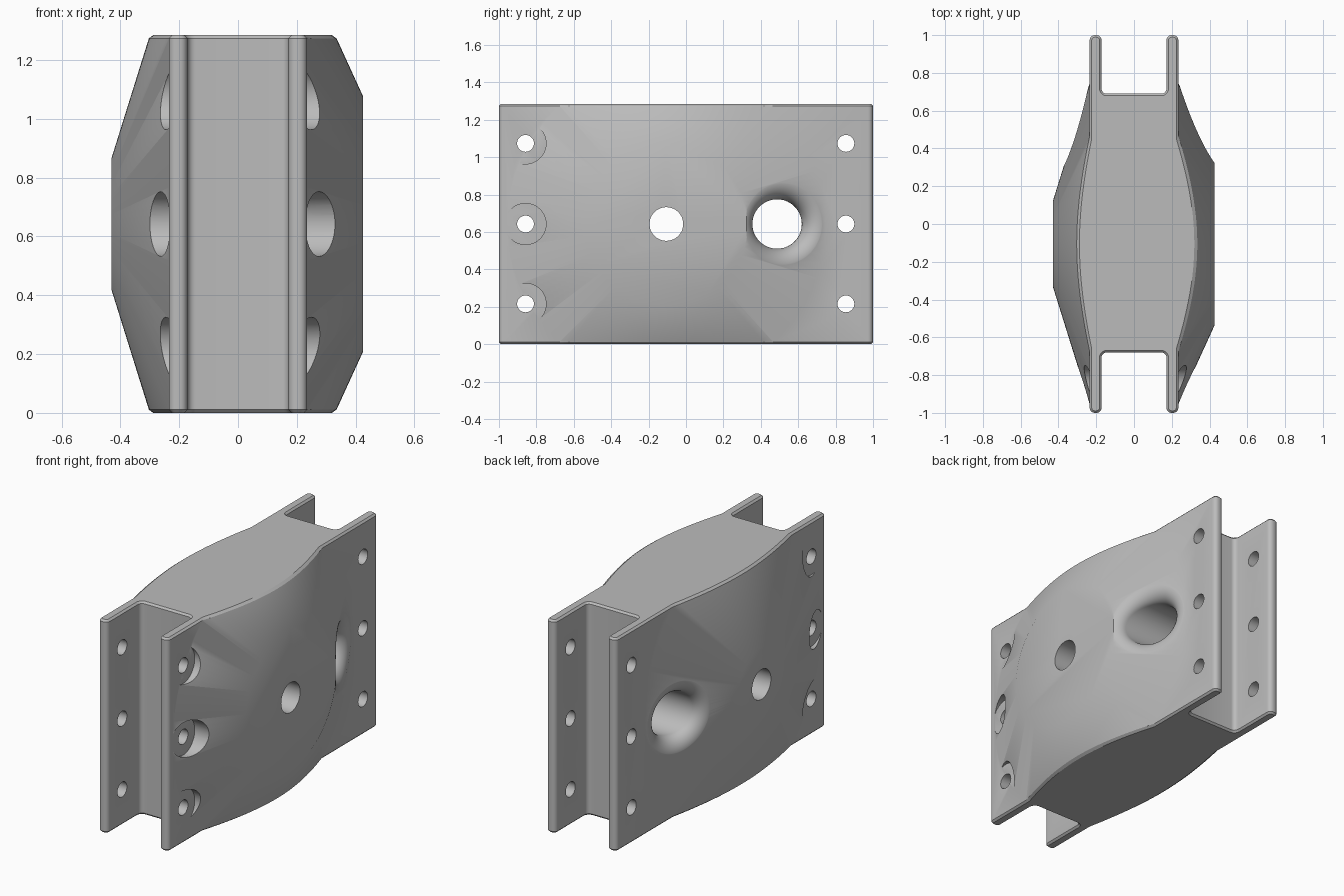
import bpy, bmesh, math
from mathutils import Vector

if "Cube" in bpy.data.objects:
    bpy.data.objects.remove(bpy.data.objects["Cube"])

HEIGHT, CY, CZ = 1.285, -0.105, 0.6425       # overall height, dome centre
FLANGE, CONE_R = 0.235, 0.852                # flange outer face, dome base radius
SIDES = {1: (0.425, 0.435), -1: (0.43, 0.225)}   # side: (dome height, flat disc radius)
BORE_Y, BORE_R, FILLET = 0.487, 0.132, 0.085
ROWS = (0.2155, 0.6425, 1.0735)

grey = bpy.data.materials.new("grey_metal")
grey.diffuse_color = (0.5, 0.5, 0.5, 1)
grey.use_nodes = True
grey.node_tree.nodes["Principled BSDF"].inputs["Base Color"].default_value = grey.diffuse_color


def to_object(name, bm):
    bmesh.ops.recalc_face_normals(bm, faces=bm.faces)
    mesh = bpy.data.meshes.new(name)
    bm.to_mesh(mesh)
    bm.free()
    mesh.materials.append(grey)
    ob = bpy.data.objects.new(name, mesh)
    bpy.context.collection.objects.link(ob)
    return ob


def boolean(target, tool, operation):
    mod = target.modifiers.new("bool", 'BOOLEAN')
    mod.operation, mod.solver, mod.object = operation, 'EXACT', tool
    bpy.context.view_layer.objects.active = target
    bpy.ops.object.modifier_apply(modifier=mod.name)
    bpy.data.objects.remove(tool)


def rings_solid(name, rings):
    """Closed solid skinned through equal-length rings of points."""
    bm = bmesh.new()
    vs = [[bm.verts.new(p) for p in ring] for ring in rings]
    n = len(vs[0])
    for a, b in zip(vs, vs[1:]):
        for i in range(n):
            j = (i + 1) % n
            bm.faces.new((a[i], a[j], b[j], b[i]))
    bm.faces.new(vs[0][::-1])
    bm.faces.new(vs[-1])
    return to_object(name, bm)


def lathe_x(name, y, z, profile, n=48):
    """Revolve (x, radius) pairs about an axis parallel to x."""
    ang = [2 * math.pi * i / n for i in range(n)]
    return rings_solid(name, [[(x, y + r * math.cos(a), z + r * math.sin(a))
                               for a in ang] for x, r in profile])


def dome_height(side, y, z):
    top, disc = SIDES[side]
    slope = (top - FLANGE) / (CONE_R - disc)
    return top - slope * (math.hypot(y - CY, z - CZ) - disc)


# H-shaped core: solid block with two flanges at each end
half = [(0.235, -1), (0.235, 1), (0.172, 1), (0.172, 0.69)]
other = [(-0.172, 0.69), (-0.172, 1), (-0.235, 1), (-0.235, -1)]
slot = [(-0.172, -1), (-0.172, -0.68), (0.172, -0.68), (0.172, -1)]
bm = bmesh.new()
low = [bm.verts.new((x, y, -0.4)) for x, y in half + other + slot]
face = bm.faces.new(low)
ext = bmesh.ops.extrude_face_region(bm, geom=[face])
bmesh.ops.translate(bm, vec=(0, 0, HEIGHT + 0.8),
                    verts=[g for g in ext["geom"] if isinstance(g, bmesh.types.BMVert)])
upright = [e for e in bm.edges if abs(e.verts[0].co.z - e.verts[1].co.z) > 1]
bmesh.ops.bevel(bm, geom=upright, offset=0.027, segments=5, profile=0.5, affect='EDGES')
body = to_object("bracket_body", bm)

# Flat-topped conical domes on both sides
for side, (top, disc) in SIDES.items():
    dome = lathe_x("dome", CY, CZ, [(side * 0.2, CONE_R), (side * 0.2345, CONE_R),
                                    (side * top, disc)], 128)
    boolean(body, dome, 'UNION')

# Trim to height
bm = bmesh.new()
bmesh.ops.create_cube(bm, size=1)
for v in bm.verts:
    v.co = (v.co.x * 3, v.co.y * 3, (v.co.z + 0.5) * HEIGHT)
boolean(body, to_object("trim", bm), 'INTERSECT')

# Small chamfer around the top and bottom outlines
C = 0.011
bm = bmesh.new()
bm.from_mesh(body.data)
bmesh.ops.remove_doubles(bm, verts=bm.verts, dist=1e-5)
for z in (C, HEIGHT - C):
    bmesh.ops.bisect_plane(bm, geom=bm.verts[:] + bm.edges[:] + bm.faces[:], dist=1e-5,
                           plane_co=(0, 0, z), plane_no=(0, 0, 1))
bm.normal_update()
moves = []
for v in bm.verts:
    if v.co.z < 1e-4 or v.co.z > HEIGHT - 1e-4:
        n = Vector((0, 0, 0))
        for f in v.link_faces:
            if abs(f.normal.z) < 0.9:
                n += Vector((f.normal.x, f.normal.y, 0))
        if n.length > 1e-6:
            moves.append((v, n.normalized() * C))
for v, n in moves:
    v.co -= n
bm.to_mesh(body.data)
bm.free()

# Large bore with a rounded mouth that follows each sloped dome
for side in SIDES:
    N, STEPS = 72, 10
    rings = [[] for _ in range(STEPS + 3)]
    for i in range(N):
        a = 2 * math.pi * i / N
        ca, sa = math.cos(a), math.sin(a)

        def h(r):
            return dome_height(side, BORE_Y + r * ca, CZ + r * sa)

        hc = h(BORE_R)
        phi = math.atan((h(BORE_R + 0.01) - hc) / 0.01)
        theta = math.pi / 2 + phi
        d = FILLET / math.tan(theta / 2)
        w = math.sin(theta / 2)
        rim = BORE_R + d * math.cos(phi)
        p0, p1, p2 = (BORE_R, hc - d), (BORE_R, hc), (rim, h(rim) + 0.0006)
        path = [(BORE_R, -0.05)]
        for k in range(STEPS + 1):
            t = k / STEPS
            b0, b1, b2 = (1 - t) ** 2, 2 * w * t * (1 - t), t * t
            path.append(tuple((b0 * p0[c] + b1 * p1[c] + b2 * p2[c]) / (b0 + b1 + b2)
                              for c in (0, 1)))
        path.append((rim, 0.7))
        for ring, (r, x) in zip(rings, path):
            ring.append((side * x, BORE_Y + r * ca, CZ + r * sa))
    boolean(body, rings_solid("bore_cutter", rings), 'DIFFERENCE')

# Centre bore, bolt holes, and counterbores sunk to the flange face
boolean(body, lathe_x("centre_cutter", CY, CZ, [(-0.7, 0.09), (0.7, 0.09)]), 'DIFFERENCE')
for z in ROWS:
    for side in SIDES:
        boolean(body, lathe_x("counterbore_cutter", -0.858, z,
                              [(side * 0.2352, 0.11), (side * 0.7, 0.11)]), 'DIFFERENCE')
    for y in (-0.858, 0.855):
        boolean(body, lathe_x("bolt_cutter", y, z, [(-0.7, 0.045), (0.7, 0.045)], 32),
                'DIFFERENCE')

# One material, smooth shading with sharp edges kept
body.data.materials.clear()
body.data.materials.append(grey)
for p in body.data.polygons:
    p.material_index = 0
bpy.ops.object.select_all(action='DESELECT')
body.select_set(True)
bpy.context.view_layer.objects.active = body
bpy.ops.object.shade_smooth_by_angle(angle=math.radians(30))
